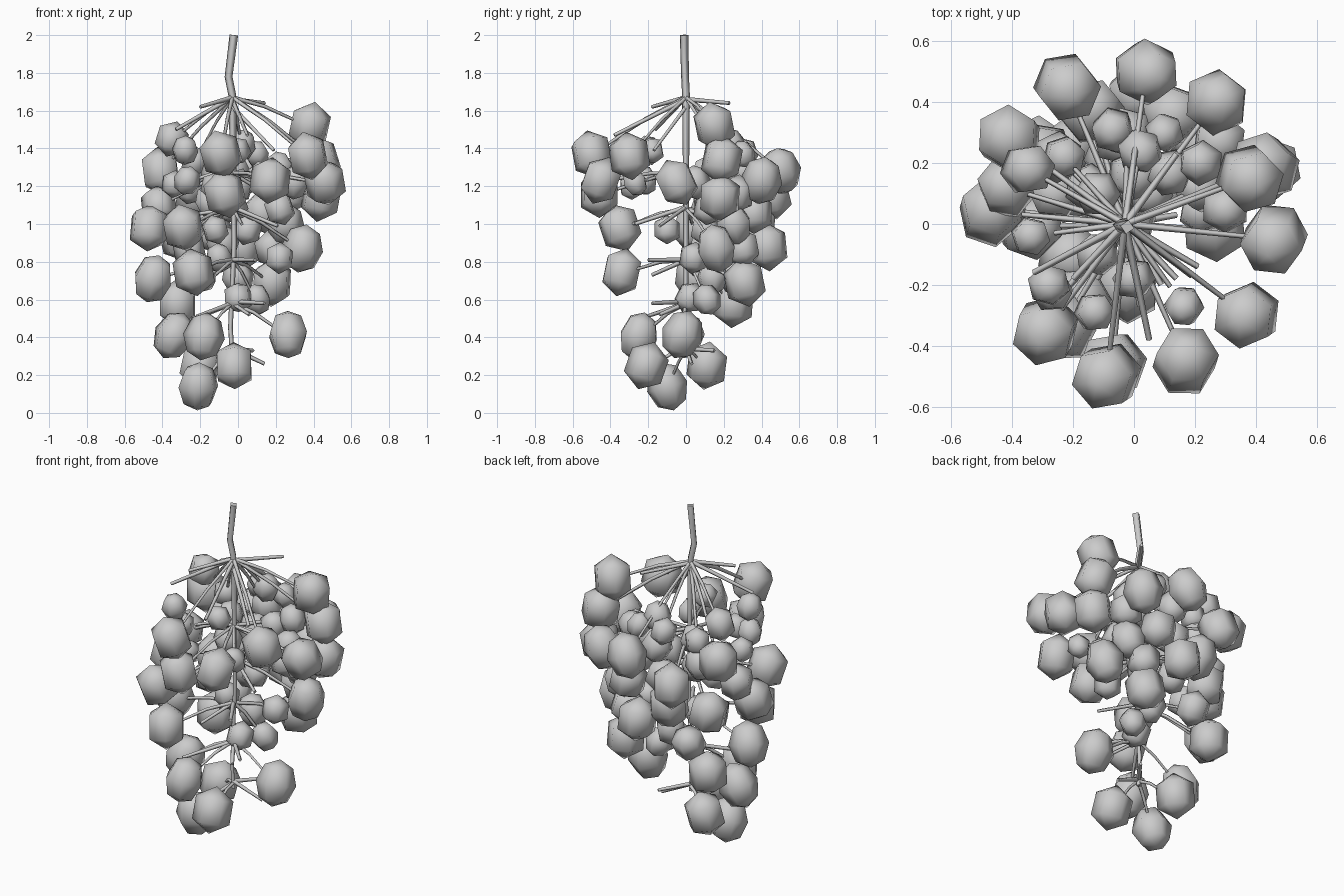
import bpy, bmesh, math, random
from mathutils import Matrix, Vector, Euler

random.seed(4)

# Fruit positions: x, y, z (outer large fruit, then inner small fruit)
LARGE = [
    (.37, -.30, 1.36), (.17, -.45, 1.23), (-.07, -.46, 1.16), (-.09, -.50, 1.37),
    (-.29, -.35, .98), (-.47, .04, .98), (-.45, .05, .71), (-.235, -.34, .745),
    (-.34, -.01, .41), (-.18, -.25, .405), (-.21, -.10, .14), (-.02, -.21, .25),
    (.265, -.02, .415), (-.20, .11, .25), (.34, .16, .87), (.46, -.05, 1.22),
    (.44, .18, 1.14), (.38, .15, 1.52), (.43, .19, 1.34), (.04, .50, 1.28),
    (.27, .40, 1.23), (-.22, .45, 1.15), (-.41, .28, 1.28), (.02, .43, .88),
    (-.14, .37, .98), (-.31, .23, .93), (.18, .31, .69), (-.32, .25, .58),
]
SMALL = [
    (-.35, .18, 1.45, .085), (-.28, -.20, 1.39, .07), (-.27, -.22, 1.23, .07),
    (-.34, -.04, 1.21, .065), (0, -.18, 1.39, .065), (-.13, -.29, 1.2, .065),
    (.165, -.27, 1.22, .065), (.10, .30, 1.37, .065), (-.07, .31, 1.38, .07),
    (-.23, .22, 1.33, .07), (.22, .20, 1.30, .075), (.30, .05, 1.22, .08),
    (.02, .24, 1.42, .075), (-.12, -.10, .97, .07), (.22, .04, .82, .075),
    (.10, .11, .60, .075), (0, .02, .61, .075), (-.10, .04, .82, .07),
    (0, .16, 1.2, .085), (.25, .25, 1.0, .1), (.18, .30, .87, .09),
    (-.2, .26, .73, .09), (-.26, .10, .87, .085), (-.15, .12, 1.12, .08),
    (-.42, .12, 1.10, .095), (.05, .10, .97, .075), (0, .14, .72, .085),
    (.22, .12, 1.08, .08), (-.04, .28, 1.1, .09), (.13, .36, 1.06, .1),
    (-.02, .30, 1.28, .085), (.12, .17, 1.25, .075), (-.12, .10, 1.27, .075),
    (-.25, .22, 1.2, .085), (.28, .27, 1.16, .09), (-.08, .22, .90, .085),
]
AXIS = Vector((-.03, 0, 0))
NODES = [.33, .58, .81, 1.08, 1.27, 1.67]


def grape(name, pos, r, stretch):
    """Low-poly faceted fruit, elongated and hanging at a random tilt."""
    bm = bmesh.new()
    rings, size = random.choice([(3, 1.1), (4, 1.03)])
    rot = Euler((random.uniform(-.4, .4), random.uniform(-.4, .4),
                 random.uniform(0, math.tau))).to_matrix().to_4x4()
    mat = (Matrix.Translation(pos) @ rot
           @ Matrix.Diagonal((r * size, r * size, r * stretch, 1)))
    bmesh.ops.create_uvsphere(bm, u_segments=6, v_segments=rings, radius=1, matrix=mat)
    me = bpy.data.meshes.new(name)
    bm.to_mesh(me)
    bm.free()
    for p in me.polygons:
        p.use_smooth = True
    bpy.context.collection.objects.link(bpy.data.objects.new(name, me))


def twigs(name, paths, depth):
    """Four-sided tubes; each path is a list of (point, radius factor)."""
    cu = bpy.data.curves.new(name, 'CURVE')
    cu.dimensions = '3D'
    cu.bevel_depth = depth
    cu.bevel_resolution = 0
    cu.use_fill_caps = True
    for path in paths:
        sp = cu.splines.new('POLY')
        sp.points.add(len(path) - 1)
        for p, (co, rad) in zip(sp.points, path):
            p.co = (*co, 1)
            p.radius = rad
    bpy.context.collection.objects.link(bpy.data.objects.new(name, cu))


def branch_to(pos):
    """Side branch from the nearest node above the fruit, ending at its surface."""
    pos = Vector(pos)
    z = min((n for n in NODES if n > pos.z + .02), default=NODES[-1])
    start = Vector((AXIS.x, 0, z))
    end = pos + (start - pos).normalized() * .08
    mid = start.lerp(end, .5)
    mid.z += .015
    return [(start, 1.2), (mid, 1), (end, .8)]


# Fruit
for i, p in enumerate(LARGE):
    grape(f"large_grape_{i + 1}", p, .108, 1.22)
for i, (x, y, z, r) in enumerate(SMALL):
    grape(f"small_grape_{i + 1}", (x, y, z), r, 1.15)

# Main stem
twigs("main_stem", [[((-.022, -.01, 2), 1.1), ((-.05, -.005, 1.78), 1),
                     ((-.03, 0, 1.68), 1), ((-.025, 0, 1.3), .8),
                     ((-.02, 0, .9), .7), ((-.04, 0, .45), .6),
                     ((-.03, 0, .30), .6)]], .021)

# Fruit-bearing side branches: all large fruit, every third small one
twigs("side_branches",
      [branch_to(p[:3]) for p in LARGE + SMALL[::3]], .01)

# Bare twigs left where fruit was picked: node height, tip
BARE = [(1.67, (-.20, -.18, 1.62)), (1.66, (.14, .23, 1.64)), (1.67, (-.33, -.16, 1.50)),
        (1.66, (.05, -.38, 1.47)), (1.62, (.19, -.17, 1.39)), (1.09, (.21, -.14, .99)),
        (1.09, (.02, -.27, 1.00)), (.81, (.09, -.2, .81)), (.81, (-.12, -.18, .73)),
        (.59, (.14, -.18, .58)), (.58, (-.22, -.21, .51)), (.58, (.06, -.14, .52)),
        (.34, (.14, .03, .26)), (.34, (.08, .15, .33))]
twigs("bare_twigs", [[((AXIS.x, 0, z), 1.2),
                      (Vector((AXIS.x, 0, z)).lerp(Vector(t), .6), 1), (t, .9)]
                     for z, t in BARE], .011)
